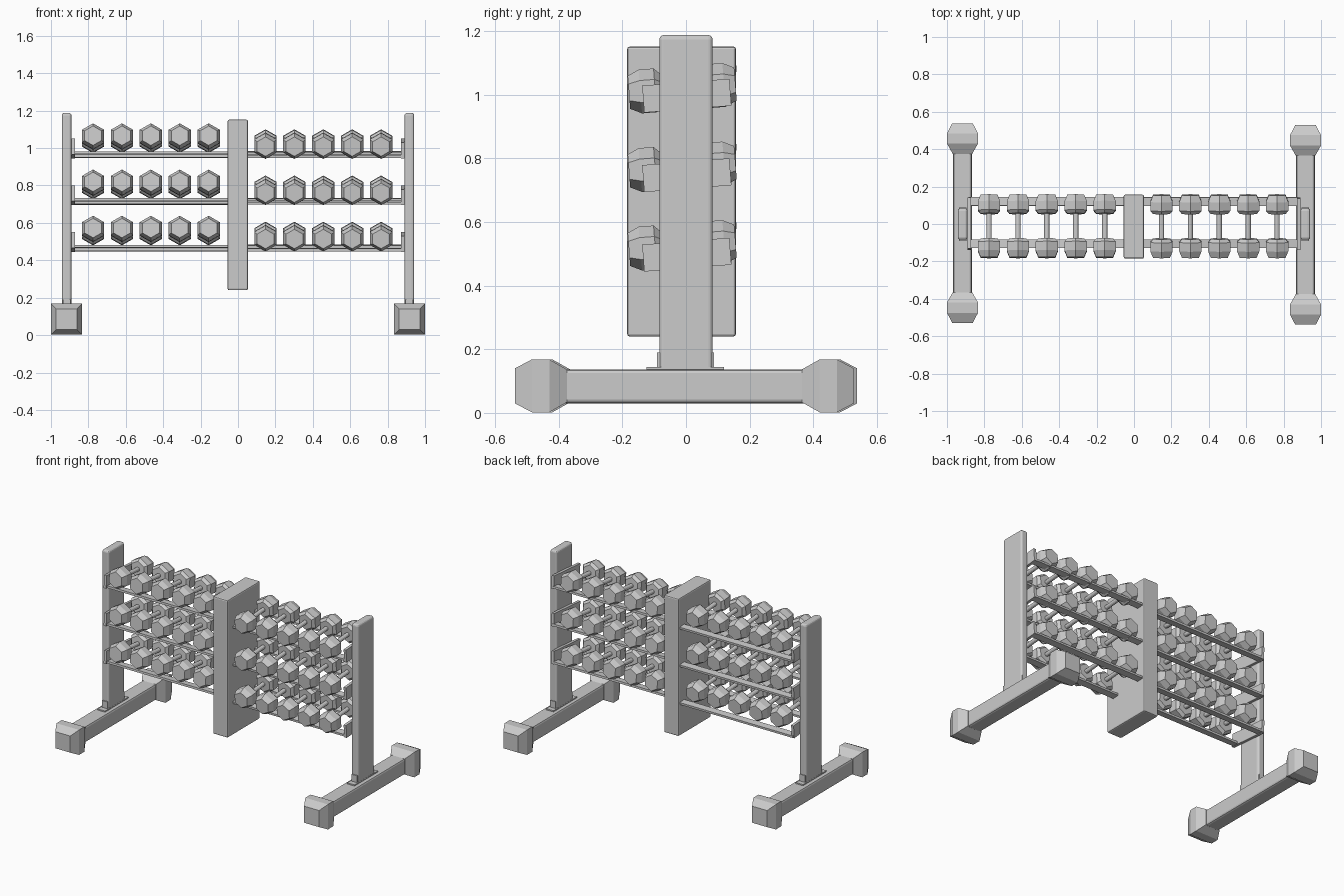
import bpy, bmesh, math

if "Cube" in bpy.data.objects:
    bpy.data.objects.remove(bpy.data.objects["Cube"])

TILT = math.radians(4.5)


def link(name, mesh, loc=(0, 0, 0), rx=0):
    ob = bpy.data.objects.new(name, mesh)
    ob.location = loc
    ob.rotation_euler = (rx, 0, 0)
    bpy.context.collection.objects.link(ob)
    return ob


def box(name, lo, hi, bevel=0, rx=0, segments=2):
    """Box between two corners, with an optional rounded edge."""
    bm = bmesh.new()
    bmesh.ops.create_cube(bm, size=1)
    bmesh.ops.scale(bm, vec=[h - l for l, h in zip(lo, hi)], verts=bm.verts)
    me = bpy.data.meshes.new(name)
    bm.to_mesh(me)
    bm.free()
    ob = link(name, me, [(l + h) / 2 for l, h in zip(lo, hi)], rx)
    if bevel:
        m = ob.modifiers.new("round", 'BEVEL')
        m.width, m.segments = bevel, segments
    return ob


def loft(bm, sections, sides, phase):
    """Skin polygon rings (y, radius) along the y axis and cap the ends."""
    rings = []
    for y, r in sections:
        rings.append([bm.verts.new((r * math.cos(phase + k * math.tau / sides), y,
                                    r * math.sin(phase + k * math.tau / sides)))
                      for k in range(sides)])
    for a, b in zip(rings, rings[1:]):
        for k in range(sides):
            j = (k + 1) % sides
            bm.faces.new((a[k], a[j], b[j], b[k]))
    bm.faces.new(rings[0])
    bm.faces.new(rings[-1])


def finish(bm, name):
    bmesh.ops.recalc_face_normals(bm, faces=bm.faces)
    me = bpy.data.meshes.new(name)
    bm.to_mesh(me)
    bm.free()
    return me


# Dumbbell: two bevelled hexagonal heads on a thin handle
bm = bmesh.new()
for s in (-1, 1):
    loft(bm, [(s * 0.067, 0.052), (s * 0.085, 0.069), (s * 0.132, 0.069), (s * 0.168, 0.052)],
         6, math.pi / 6)
loft(bm, [(-0.08, 0.014), (0.08, 0.014)], 12, 0)
dumbbell = finish(bm, "dumbbell")

# Foot: square block tapering at both ends
bm = bmesh.new()
q = math.sqrt(2)
loft(bm, [(0.37, 0.052 * q), (0.425, 0.083 * q), (0.48, 0.083 * q), (0.533, 0.055 * q)],
     4, math.pi / 4)
foot = finish(bm, "foot")

for side, s in (("left", -1), ("right", 1)):
    # Base beam with end feet
    cx, cy = s * 0.917, -s * 0.005
    box(side + "_base_beam", (cx - 0.05, cy - 0.385, 0.03), (cx + 0.05, cy + 0.385, 0.137), 0.012)
    link(side + "_back_foot", foot, (cx, cy, 0.085))
    front = link(side + "_front_foot", foot, (cx, cy, 0.085))
    front.rotation_euler.z = math.pi

    # Upright with mounting plate and collar
    ux = s * 0.916
    box(side + "_upright", (ux - 0.026, -0.084, 0.12), (ux + 0.026, 0.084, 1.188), 0.014, 0, 3)
    box(side + "_mount_plate", (ux - 0.027, -0.125, 0.13), (ux + 0.027, 0.12, 0.145))
    box(side + "_mount_collar", (ux - 0.02, -0.091, 0.135), (ux + 0.02, 0.088, 0.19))

    tilt = s * TILT
    for level in range(3):
        z = 0.965 - 0.25 * level
        # Tilted end bracket
        bx = s * 0.881
        box(f"{side}_bracket_{level}", (bx - 0.009, -0.135, z - 0.01),
            (bx + 0.009, 0.14, z + 0.075), 0, tilt)
        # Front and back shelf rails
        x0, x1 = sorted((s * 0.04, s * 0.885))
        for part, y in (("front", -0.106), ("back", 0.12)):
            rz = z + math.tan(tilt) * y
            box(f"{side}_{part}_rail_{level}", (x0, y - 0.023, rz - 0.007),
                (x1, y + 0.023, rz + 0.007), 0, tilt)
        # Row of dumbbells
        dz = (1.053 if s < 0 else 1.021) - 0.247 * level
        for i in range(5):
            dx = (-0.775 if s < 0 else 0.147) + 0.1545 * i
            link(f"{side}_dumbbell_{level}_{i}", dumbbell, (dx, -0.012, dz), tilt)

# Central divider panel
box("centre_panel", (-0.055, -0.185, 0.24), (0.053, 0.157, 1.152), 0.008, 0, 2)
